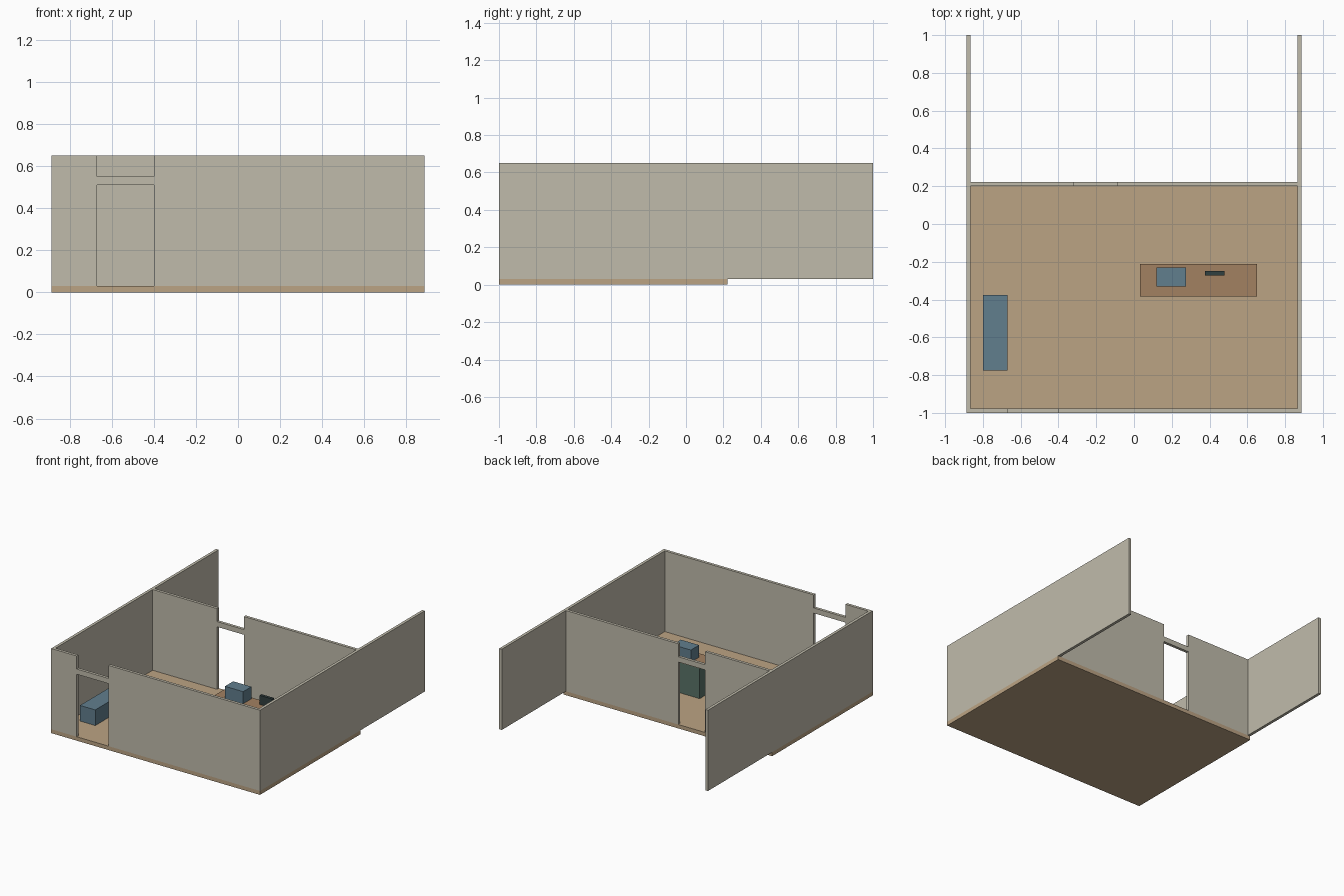
import bpy

if "Cube" in bpy.data.objects:
    bpy.data.objects.remove(bpy.data.objects["Cube"])


def material(name, rgb):
    m = bpy.data.materials.new(name)
    m.diffuse_color = (*rgb, 1)
    m.use_nodes = True
    m.node_tree.nodes["Principled BSDF"].inputs["Base Color"].default_value = m.diffuse_color
    return m


WALL = material("plaster", (0.53, 0.50, 0.41))
WOOD = material("floor_wood", (0.50, 0.37, 0.23))
DESK = material("desk_wood", (0.36, 0.22, 0.12))
GREEN = material("counter_green", (0.10, 0.17, 0.14))
BLUE = material("blue", (0.12, 0.21, 0.27))
DARK = material("dark", (0.03, 0.05, 0.05))


def box(name, x0, x1, y0, y1, z0, z1, mat):
    """Axis-aligned block given by its limits."""
    bpy.ops.mesh.primitive_cube_add(size=1)
    ob = bpy.context.object
    ob.name = name
    ob.data.name = name
    for v in ob.data.vertices:
        v.co.x = x1 if v.co.x > 0 else x0
        v.co.y = y1 if v.co.y > 0 else y0
        v.co.z = z1 if v.co.z > 0 else z0
    ob.data.materials.append(mat)
    return ob


W, T = 0.887, 0.022          # half width, wall thickness
FLOOR, TOP = 0.03, 0.65      # wall base and wall top
LINTEL = (0.51, 0.55)        # bar over each doorway, open notch above


def door_wall(name, y, d0, d1):
    """Cross wall with a doorway between d0 and d1, bridged by a lintel."""
    box(name + "_left", -W + T, d0, y, y + T, FLOOR, TOP, WALL)
    box(name + "_right", d1, W - T, y, y + T, FLOOR, TOP, WALL)
    box(name + "_lintel", d0, d1, y, y + T, *LINTEL, WALL)


# Floor slab covers only the front room
box("floor", -W, W, -1, 0.222, 0, FLOOR, WOOD)

# Long side walls
for side, x in (("left", -W), ("right", W - T)):
    box(side + "_wall", x, x + T, -1, 1, FLOOR, TOP, WALL)

# Front wall and partition with doorways
door_wall("front_wall", -1, -0.67, -0.40)
door_wall("partition", 0.20, -0.318, -0.09)

# Bench beside the left wall
box("bench", -0.80, -0.67, -0.775, -0.375, FLOOR, 0.15, BLUE)

# Counter with wooden top, machine and small screen
box("counter_body", 0.032, 0.65, -0.383, -0.212, FLOOR, 0.262, GREEN)
box("counter_top", 0.032, 0.65, -0.383, -0.212, 0.262, 0.28, DESK)
box("counter_machine", 0.12, 0.275, -0.33, -0.23, 0.28, 0.373, BLUE)
box("counter_screen", 0.375, 0.48, -0.273, -0.25, 0.28, 0.35, DARK)
